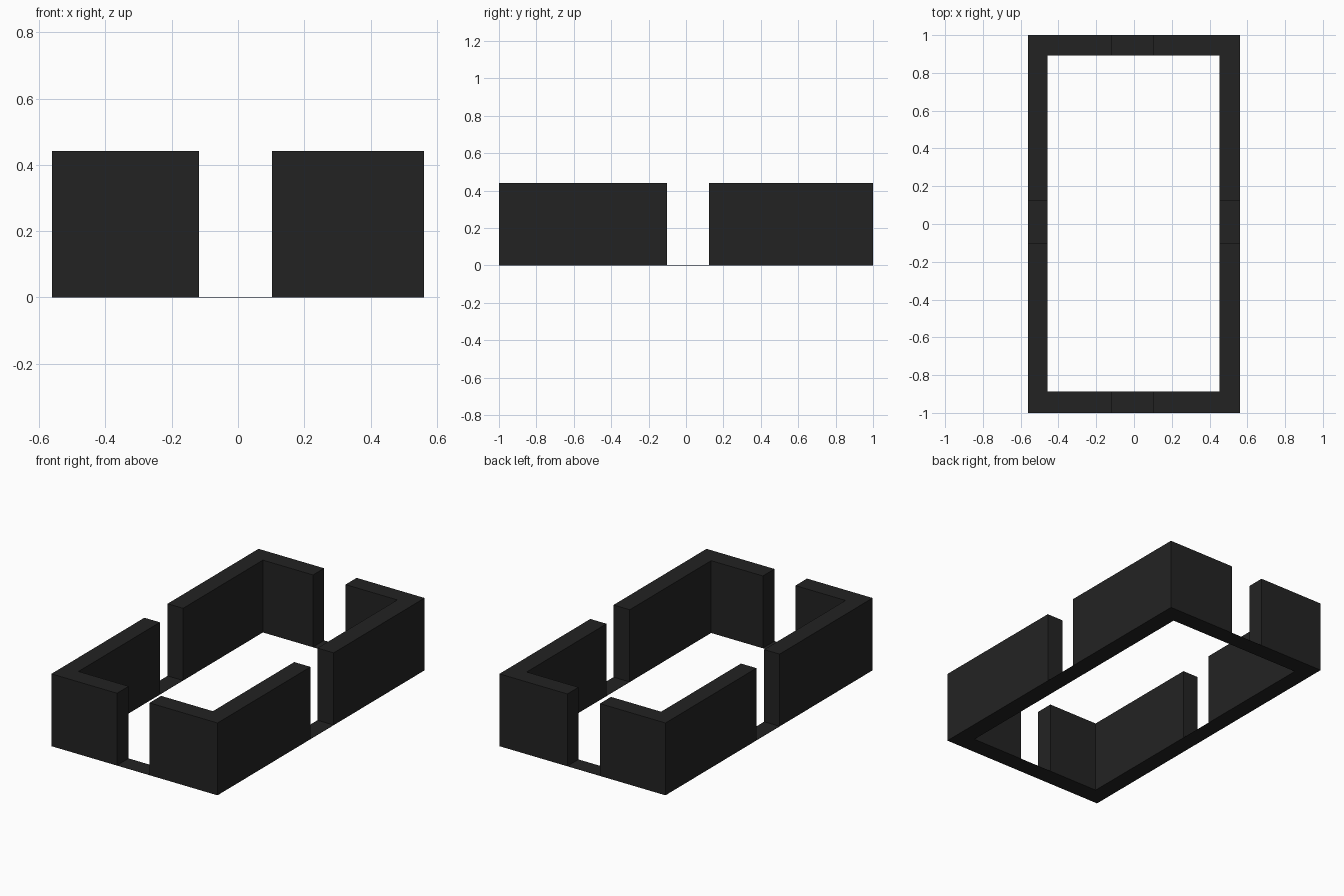
import bpy, bmesh

if "Cube" in bpy.data.objects:
    bpy.data.objects.remove(bpy.data.objects["Cube"])

# Overall sizes
X, Y, H = 0.5615, 1.0, 0.442           # outer half sizes and wall height
IX0, IX1, IY0, IY1 = -0.457, 0.452, -0.888, 0.893   # inner faces of the walls
GX = (-0.118, 0.102)                   # openings in the front and back walls
GY = (-0.102, 0.122)                   # openings in the side walls
SILL = 0.001                           # thin strip joining the corners

mat = bpy.data.materials.new("charcoal black")
mat.diffuse_color = (0.0165, 0.0165, 0.0165, 1)
mat.use_nodes = True
mat.node_tree.nodes["Principled BSDF"].inputs["Base Color"].default_value = mat.diffuse_color


def prism(name, outline, height):
    """Extrude a flat outline straight up from the ground."""
    bm = bmesh.new()
    base = bm.faces.new([bm.verts.new((x, y, 0)) for x, y in outline])
    up = bmesh.ops.extrude_face_region(bm, geom=[base], use_keep_orig=True)["geom"]
    for v in up:
        if isinstance(v, bmesh.types.BMVert):
            v.co.z = height
    bmesh.ops.recalc_face_normals(bm, faces=bm.faces[:])
    me = bpy.data.meshes.new(name)
    bm.to_mesh(me)
    bm.free()
    me.materials.append(mat)
    ob = bpy.data.objects.new(name, me)
    bpy.context.collection.objects.link(ob)
    return ob


# Four L-shaped corner walls
for side, ox, ix, gx in (("left", -X, IX0, GX[0]), ("right", X, IX1, GX[1])):
    for end, oy, iy, gy in (("front", -Y, IY0, GY[0]), ("back", Y, IY1, GY[1])):
        prism(f"{end}_{side}_corner_wall",
              [(ox, oy), (gx, oy), (gx, iy), (ix, iy), (ix, gy), (ox, gy)], H)

# Thin sills across the four openings
for name, x0, x1, y0, y1 in (("front_sill", *GX, -Y, IY0), ("back_sill", *GX, IY1, Y),
                             ("left_sill", -X, IX0, *GY), ("right_sill", IX1, X, *GY)):
    prism(name, [(x0, y0), (x1, y0), (x1, y1), (x0, y1)], SILL)
